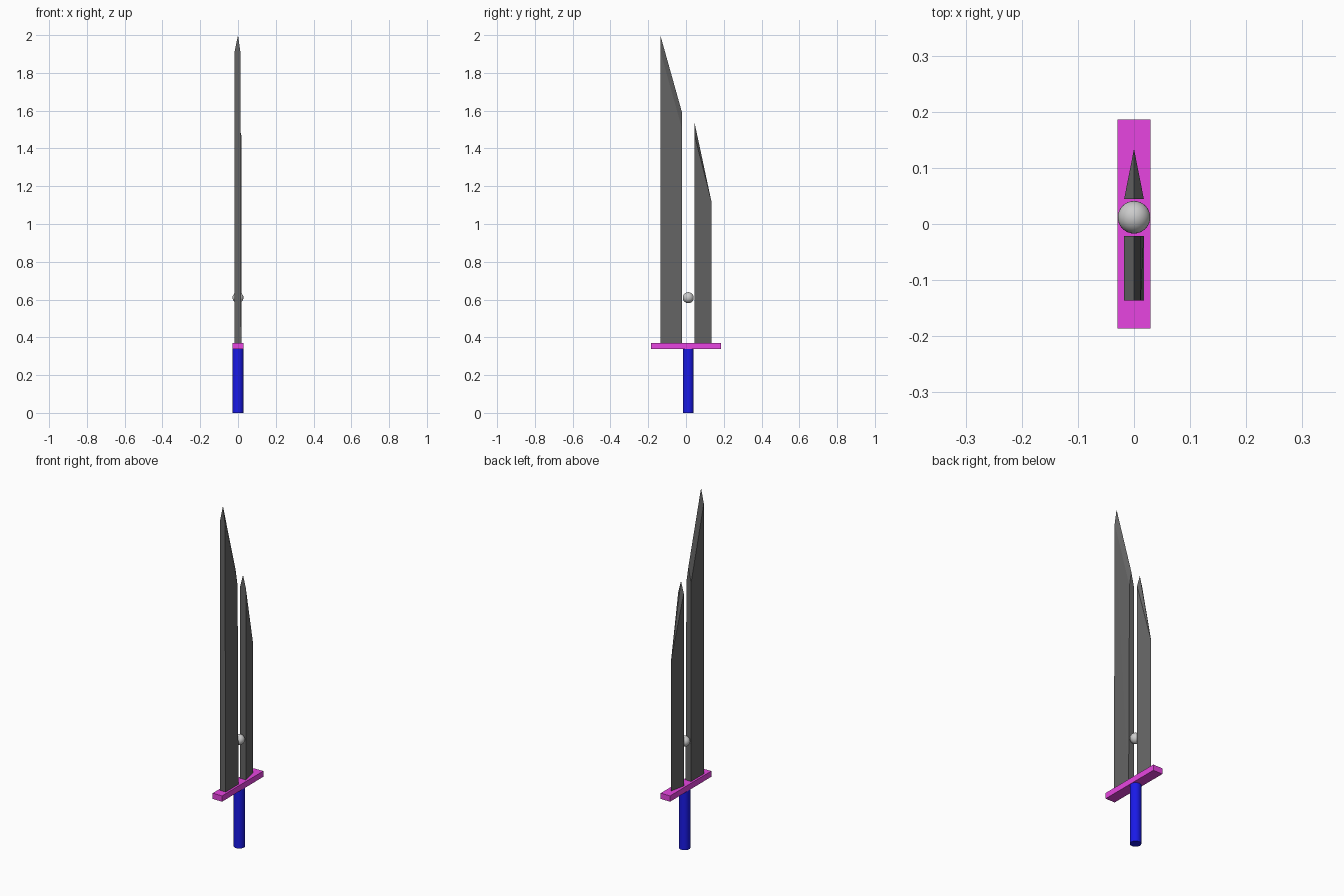
import bpy, bmesh, math

if "Cube" in bpy.data.objects:
    bpy.data.objects.remove(bpy.data.objects["Cube"])

AXIS_Y = 0.012          # centre line of grip and orb
GUARD_LOW, GUARD_TOP = 0.338, 0.371
HALF = 0.0175           # half thickness of the blades


def colour(obj, name, rgb):
    mat = bpy.data.materials.new(name)
    mat.diffuse_color = (*rgb, 1)
    mat.use_nodes = True
    mat.node_tree.nodes["Principled BSDF"].inputs["Base Color"].default_value = mat.diffuse_color
    obj.data.materials.append(mat)


def blade(name, points):
    """Flat-faced convex blade from its corner points."""
    bm = bmesh.new()
    for p in points:
        bm.verts.new(p)
    bmesh.ops.convex_hull(bm, input=bm.verts[:])
    bmesh.ops.dissolve_limit(bm, angle_limit=math.radians(0.2),
                             verts=bm.verts[:], edges=bm.edges[:])
    bmesh.ops.recalc_face_normals(bm, faces=bm.faces[:])
    mesh = bpy.data.meshes.new(name)
    bm.to_mesh(mesh)
    bm.free()
    obj = bpy.data.objects.new(name, mesh)
    bpy.context.collection.objects.link(obj)
    return obj


# Grip
bpy.ops.mesh.primitive_cylinder_add(vertices=32, radius=0.029, depth=GUARD_LOW,
                                    location=(0, AXIS_Y, GUARD_LOW / 2))
grip = bpy.context.object
grip.name = "grip"
bpy.ops.object.shade_smooth_by_angle()
colour(grip, "blue", (0.01, 0.01, 0.8))

# Cross guard
bpy.ops.mesh.primitive_cube_add(size=1, location=(0, 0, (GUARD_LOW + GUARD_TOP) / 2))
guard = bpy.context.object
guard.name = "cross_guard"
guard.scale = (0.059, 0.372, GUARD_TOP - GUARD_LOW)
bpy.ops.object.transform_apply(location=False, rotation=False, scale=True)
colour(guard, "magenta", (0.8, 0.06, 0.75))

# Long blade: slab with a slanted, ridged top; right side tapers slightly
long_points = []
for y, z in ((-0.136, 2.0), (-0.021, 1.59)):
    long_points += [(0, y, z), (-HALF, y, z - 0.085), (0.012, y, z - 0.085),
                    (-HALF, y, GUARD_TOP), (HALF, y, GUARD_TOP)]
long_blade = blade("long_blade", long_points)

# Short blade: wedge section with its sharp edge outward
BACK, EDGE = 0.045, 0.134
short_blade = blade("short_blade", [
    (0, BACK, 1.537), (0, EDGE, 1.122), (0, EDGE, GUARD_TOP),
    (-HALF, BACK, 1.47), (HALF, BACK, 1.47),
    (-HALF, BACK, GUARD_TOP), (HALF, BACK, GUARD_TOP)])

for obj in (long_blade, short_blade):
    colour(obj, "dark_steel", (0.13, 0.13, 0.13))

# Orb between the blades
bpy.ops.mesh.primitive_uv_sphere_add(segments=32, ring_count=16, radius=0.029,
                                     location=(0, AXIS_Y, 0.61))
bpy.context.object.name = "orb"
bpy.ops.object.shade_smooth_by_angle()
